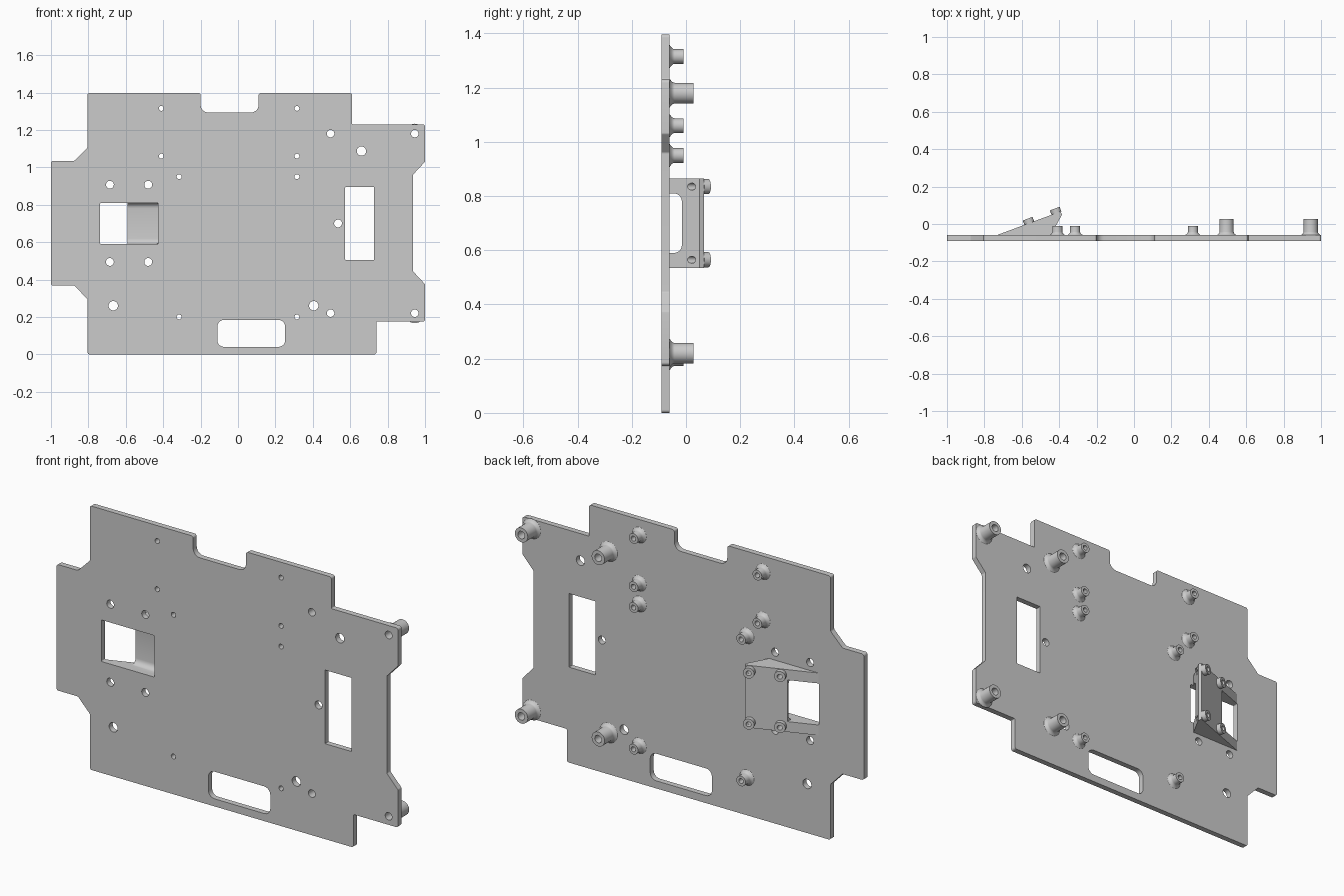
import bpy, bmesh, math
from mathutils import Vector, Matrix

cube = bpy.data.objects.get("Cube")
if cube:
    bpy.data.objects.remove(cube, do_unlink=True)

grey = bpy.data.materials.new("plain grey")
grey.use_nodes = True
grey.diffuse_color = (0.6, 0.6, 0.6, 1)
grey.node_tree.nodes["Principled BSDF"].inputs["Base Color"].default_value = (0.6, 0.6, 0.6, 1)

BACK, FRONT = -0.06, -0.09


def finish(ob):
    ob.data.materials.clear()
    ob.data.materials.append(grey)
    bpy.ops.object.select_all(action='DESELECT')
    ob.select_set(True)
    bpy.context.view_layer.objects.active = ob
    bpy.ops.object.shade_smooth_by_angle(angle=math.radians(30))
    return ob


def add_mesh(name, bm):
    bmesh.ops.recalc_face_normals(bm, faces=bm.faces)
    me = bpy.data.meshes.new(name)
    bm.to_mesh(me)
    bm.free()
    ob = bpy.data.objects.new(name, me)
    bpy.context.collection.objects.link(ob)
    return ob


def rounded(corners, steps=5):
    """Round each corner (x, y, radius) of a polygon."""
    out = []
    for i, (x, y, r) in enumerate(corners):
        p = Vector((x, y))
        a = (Vector(corners[i - 1][:2]) - p).normalized()
        b = (Vector(corners[(i + 1) % len(corners)][:2]) - p).normalized()
        half = a.angle(b) / 2
        centre = p + (a + b).normalized() * r / math.sin(half)
        start = p + a * r / math.tan(half) - centre
        end = p + b * r / math.tan(half) - centre
        sweep = math.pi - 2 * half
        for k in range(steps + 1):
            t = k / steps
            out.append(centre + (start * math.sin((1 - t) * sweep) + end * math.sin(t * sweep)) / math.sin(sweep))
    return out


def box_loop(x0, x1, z0, z1, r):
    return rounded([(x0, z0, r), (x1, z0, r), (x1, z1, r), (x0, z1, r)])


def circle(x, z, r, n=24):
    return [(x + r * math.cos(math.tau * i / n), z + r * math.sin(math.tau * i / n)) for i in range(n)]


def prism(name, points, vec):
    bm = bmesh.new()
    face = bm.faces.new([bm.verts.new(p) for p in points])
    ext = bmesh.ops.extrude_face_region(bm, geom=[face])
    bmesh.ops.translate(bm, vec=vec, verts=[g for g in ext["geom"] if isinstance(g, bmesh.types.BMVert)])
    # Keep the starting cap so the prism is closed
    if not face.is_valid or len([f for f in bm.faces if len(f.verts) == len(points)]) < 2:
        bmesh.ops.holes_fill(bm, edges=bm.edges)
    return add_mesh(name, bm)


def lathe(name, profile, origin, axis, n=28):
    """Spin a closed (radius, height) profile around an axis."""
    bm = bmesh.new()
    rings = [[bm.verts.new((x, y, h)) for x, y in circle(0, 0, r, n)] for r, h in profile]
    for a, b in zip(rings, rings[1:] + rings[:1]):
        for i in range(n):
            j = (i + 1) % n
            bm.faces.new((a[i], a[j], b[j], b[i]))
    turn = Vector((0, 0, 1)).rotation_difference(Vector(axis)).to_matrix().to_4x4()
    bm.transform(Matrix.Translation(origin) @ turn)
    return finish(add_mesh(name, bm))


def cut(ob, cutter):
    cutter.hide_render = True
    mod = ob.modifiers.new("cut", 'BOOLEAN')
    mod.operation, mod.solver, mod.object = 'DIFFERENCE', 'EXACT', cutter
    bpy.ops.object.select_all(action='DESELECT')
    bpy.context.view_layer.objects.active = ob
    ob.select_set(True)
    bpy.ops.object.modifier_apply(modifier="cut")
    bpy.data.objects.remove(cutter, do_unlink=True)


# Panel outline with notches, clipped corners and side steps
s = 0.012
outline = rounded([
    (-0.805, 0, s), (0.74, 0, s), (0.74, 0.175, 0.005), (1, 0.175, s), (1, 0.375, s),
    (0.935, 0.445, s), (0.935, 0.96, s), (1, 1.03, s), (1, 1.23, s), (0.61, 1.23, 0.005),
    (0.61, 1.397, s), (0.11, 1.397, s), (0.11, 1.293, 0.04), (-0.2, 1.293, 0.04),
    (-0.2, 1.397, s), (-0.805, 1.397, s), (-0.805, 1.105, s), (-0.875, 1.035, s),
    (-1, 1.035, s), (-1, 0.368, s), (-0.875, 0.368, s), (-0.805, 0.295, s)])

small_posts = [(x, z) for x in (-0.41, 0.315) for z in (1.315, 1.06)]
small_posts += [(x, z) for x in (-0.315, 0.315) for z in (0.95, 0.2)]
large_posts = [(x, z) for x in (0.495, 0.945) for z in (1.18, 0.22)]
screw_holes = [(x, z) for x in (-0.685, -0.48) for z in (0.907, 0.494)] + [(0.535, 0.7)]
big_holes = [(0.66, 1.087), (-0.667, 0.26), (0.405, 0.26)]

loops = [outline,
         box_loop(0.573, 0.728, 0.505, 0.895, 0.003),     # side window
         box_loop(-0.11, 0.252, 0.04, 0.184, 0.035),      # cable slot
         box_loop(-0.737, -0.427, 0.59, 0.81, 0.005)]     # sensor window
for group, r in ((small_posts, 0.013), (large_posts, 0.02), (screw_holes, 0.021), (big_holes, 0.025)):
    loops += [circle(x, z, r, 28) for x, z in group]

# Panel as a filled curve with holes
curve = bpy.data.curves.new("panel", 'CURVE')
curve.dimensions, curve.fill_mode = '2D', 'BOTH'
curve.extrude = (BACK - FRONT) / 2
for loop in loops:
    spline = curve.splines.new('POLY')
    spline.points.add(len(loop) - 1)
    for point, (x, z) in zip(spline.points, loop):
        point.co = (x, z, 0, 1)
    spline.use_cyclic_u = True
panel = bpy.data.objects.new("panel", curve)
bpy.context.collection.objects.link(panel)
panel.rotation_euler.x = math.pi / 2
panel.location.y = (BACK + FRONT) / 2
bpy.ops.object.select_all(action='DESELECT')
panel.select_set(True)
bpy.context.view_layer.objects.active = panel
bpy.ops.object.convert(target='MESH')
bm = bmesh.new()
bm.from_mesh(panel.data)
bmesh.ops.remove_doubles(bm, verts=bm.verts, dist=0.0001)
bmesh.ops.recalc_face_normals(bm, faces=bm.faces)
bm.to_mesh(panel.data)
bm.free()
finish(panel)


# Hollow standoffs with flared feet
def standoffs(name, places, hole, r, foot, length):
    flare = [(r + (foot - r) * (1 - k / 4) ** 2, 0.018 * k / 4) for k in range(5)]
    profile = [(hole, 0)] + flare + [(r, length), (hole, length)]
    for i, (x, z) in enumerate(places):
        lathe(f"{name}_{i + 1}", profile, (x, BACK, z), (0, 1, 0))


standoffs("small_standoff", small_posts, 0.013, 0.027, 0.042, 0.05)
standoffs("large_standoff", large_posts, 0.02, 0.038, 0.053, 0.088)

# Tilted sensor bracket
wedge = [(-0.735, BACK), (-0.445, BACK), (-0.385, 0.05), (-0.393, 0.067)]
bracket = prism("sensor_bracket", [(x, y, 0.535) for x, y in wedge], (0, 0, 0.33))
pocket = rounded([(-0.2, 0.59, 0.01), (-0.015, 0.59, 0.03), (-0.015, 0.81, 0.03), (-0.2, 0.81, 0.01)])
cut(bracket, prism("pocket_cutter", [(-0.8, y, z) for y, z in pocket], (0.6, 0, 0)))
opening = box_loop(-0.8, -0.59, 0.59, 0.81, 0.003)
cut(bracket, prism("opening_cutter", [(x, -0.2, z) for x, z in opening], (0, 0.4, 0)))

# Screw bosses on the tilted face, with deep holes
slope = (0.067 - BACK) / (0.735 - 0.393)
normal = Vector((-slope, 1, 0)).normalized()
for x in (-0.56, -0.415):
    for z in (0.565, 0.835):
        base = Vector((x, BACK + (x + 0.735) * slope, z))
        drill = prism("drill_cutter", [(px, 0, pz) for px, pz in circle(0, 0, 0.013)], (0, 0.12, 0))
        drill.data.transform(Matrix.Translation(base - normal * 0.075)
                             @ Matrix.Rotation(math.atan(slope), 4, 'Z'))
        cut(bracket, drill)
        lathe("bracket_boss", [(0.013, -0.001), (0.028, -0.001), (0.028, 0.025), (0.013, 0.025)], base, normal)
finish(bracket)
